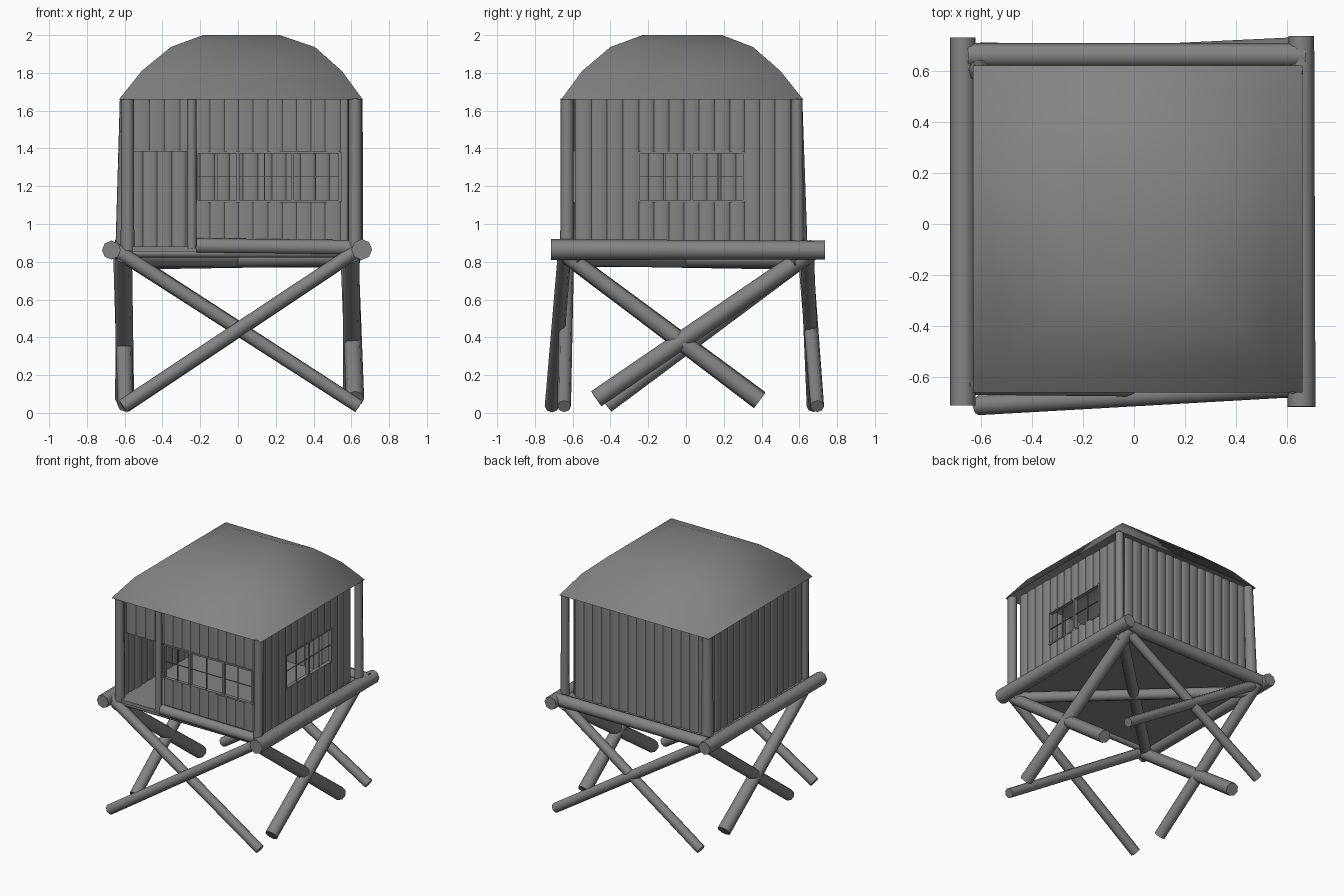
import bpy, bmesh, math, random
from mathutils import Vector, Matrix

if "Cube" in bpy.data.objects:
    bpy.data.objects.remove(bpy.data.objects["Cube"])

random.seed(4)

# weathered dark grey
grey = bpy.data.materials.new("weathered_wood")
grey.diffuse_color = (0.23, 0.23, 0.23, 1)
grey.use_nodes = True
grey.node_tree.nodes["Principled BSDF"].inputs["Base Color"].default_value = grey.diffuse_color


def finish(name, bm, angle=50):
    # smooth shading with sharp creases kept
    bmesh.ops.recalc_face_normals(bm, faces=bm.faces)
    for f in bm.faces:
        f.smooth = True
    for e in bm.edges:
        if len(e.link_faces) == 2 and e.calc_face_angle(0) > math.radians(angle):
            e.smooth = False
    me = bpy.data.meshes.new(name)
    bm.to_mesh(me)
    bm.free()
    me.materials.append(grey)
    ob = bpy.data.objects.new(name, me)
    bpy.context.collection.objects.link(ob)
    return ob


def add_log(bm, a, b, r1, r2=None, flat=None, sides=8):
    # tapered pole from a to b; flat = (sx, sy) scales an upright cross-section
    a, b = Vector(a), Vector(b)
    d = b - a
    m = Matrix.Translation((a + b) / 2) @ d.to_track_quat('Z', 'Y').to_matrix().to_4x4()
    if flat:
        m = Matrix.Translation((a + b) / 2) @ Matrix.Diagonal((flat[0], flat[1], 1, 1))
    bmesh.ops.create_cone(bm, cap_ends=True, segments=sides, radius1=r1,
                          radius2=r1 if r2 is None else r2, depth=d.length, matrix=m)


def log(name, a, b, r1, r2=None):
    bm = bmesh.new()
    add_log(bm, a, b, r1, r2)
    return finish(name, bm)


def add_box(bm, lo, hi):
    lo, hi = Vector(lo), Vector(hi)
    m = Matrix.Translation((lo + hi) / 2) @ Matrix.Diagonal((*(hi - lo), 1))
    bmesh.ops.create_cube(bm, size=1, matrix=m)


def place(axis, u, w, z):
    return (u, w, z) if axis == 'x' else (w, u, z)


def plank_wall(name, axis, w, u0, u1, z0, z1, hole=None, depth=0.3):
    # row of rounded upright boards, split above and below a window
    bm = bmesh.new()
    cuts = [u0, u1] if hole is None else [u0, hole[0], hole[1], u1]
    for i in range(len(cuts) - 1):
        s, e = cuts[i], cuts[i + 1]
        if e - s < 0.005:
            continue
        n = max(1, round((e - s) / 0.078))
        step = (e - s) / n
        is_hole = hole is not None and s == hole[0]
        spans = [(z0, hole[2]), (hole[3], z1)] if is_hole else [(z0, z1)]
        for k in range(n):
            c, off = s + (k + 0.5) * step, random.uniform(-0.003, 0.003)
            for lo, hi in spans:
                sc = (1.06, depth) if axis == 'x' else (depth, 1.06)
                add_log(bm, place(axis, c, w + off, lo), place(axis, c, w + off, hi),
                        step / 2, flat=sc, sides=12)
    return finish(name, bm, 60)


def window(name, axis, w, u0, u1, z0, z1, thick, thin):
    # outer frame, mullions and glazing bars
    bm = bmesh.new()

    def bar(a, b, lo, hi, t):
        add_box(bm, place(axis, a, w - t, lo), place(axis, b, w + t, hi))
    for z in (z0, z1):
        bar(u0, u1, z - 0.006, z + 0.006, 0.014)
    for u in [u0, u1] + thick:
        bar(u - 0.007, u + 0.007, z0, z1, 0.014)
    for u in thin:
        bar(u - 0.002, u + 0.002, z0, z1, 0.004)
    zm = (z0 + z1) / 2
    bar(u0, u1, zm - 0.002, zm + 0.002, 0.004)
    return finish(name, bm, 30)


# domed roof shell: stacked square rings with a flat top
rings = [(-.63, .66, -.66, .62, 1.66), (-.51, .55, -.55, .50, 1.81),
         (-.355, .407, -.40, .355, 1.937), (-.185, .22, -.23, .19, 2.0)]
bm = bmesh.new()
loops = [[bm.verts.new((x, y, z)) for x, y in ((x0, y0), (x1, y0), (x1, y1), (x0, y1))]
         for x0, x1, y0, y1, z in rings]
for a, b in zip(loops, loops[1:]):
    for i in range(4):
        bm.faces.new((a[i], a[(i + 1) % 4], b[(i + 1) % 4], b[i]))
bm.faces.new(loops[-1])
finish("roof", bm, 75)

# corner posts and door post
log("post_front_left", (-.585, -.62, .86), (-.585, -.62, 1.665), .036, .034)
log("post_front_right", (.62, -.63, .86), (.62, -.63, 1.665), .036, .034)
log("post_back_right", (.63, .592, .86), (.63, .587, 1.665), .032, .03)
log("post_back_left", (-.605, .60, .84), (-.59, .58, 1.665), .045, .036)
log("door_post", (-.245, -.625, .87), (-.245, -.625, 1.66), .026, .024)

# floor
bm = bmesh.new()
add_box(bm, (-.62, -.64, .855), (.62, .60, .88))
finish("floor", bm, 30)

# plank walls
plank_wall("front_wall", 'x', -.585, -.225, .58, .88, 1.66, (-.225, .54, 1.12, 1.385), .18)
plank_wall("door_header", 'x', -.585, -.55, -.225, 1.385, 1.66, None, .18)
plank_wall("right_wall", 'y', .58, -.585, .55, .88, 1.665, (-.25, .31, 1.12, 1.385))
plank_wall("back_wall", 'x', .565, -.58, .56, .88, 1.665)
plank_wall("left_wall", 'y', -.59, -.58, .57, .88, 1.69)

# windows
window("front_window", 'x', -.585, -.22, .54, 1.12, 1.38, [0.0, .29], [-.11, .14, .41])
window("right_window", 'y', .58, -.25, .31, 1.12, 1.38, [.03], [-.11, .17])

# platform frame
log("beam_left", (-.67, -.71, .862), (-.67, .73, .862), .05, .05)
log("beam_right", (.655, -.715, .865), (.655, .735, .862), .055, .05)
log("beam_back", (-.65, .66, .868), (.67, .66, .868), .048)
log("beam_front", (-.22, -.62, .885), (.64, -.62, .875), .04)
log("sill_front", (-.66, -.61, .845), (.66, -.61, .845), .022)
log("cross_beam_a", (-.62, -.60, .815), (.62, .60, .81), .042)
log("cross_beam_b", (.62, -.60, .82), (-.62, .60, .80), .042)

# crossed braces: front and back
log("front_brace_a", (-.61, -.71, .035), (.66, -.64, .88), .038, .036)
log("front_brace_b", (.64, -.645, .035), (-.66, -.63, .87), .036, .038)
log("back_brace_a", (.64, .695, .035), (-.64, .63, .86), .036, .04)
log("back_brace_b", (-.60, .675, .035), (.65, .64, .87), .036, .036)

# crossed braces: sides
log("right_brace_a", (.605, .39, .065), (.60, -.63, .83), .05, .042)
log("right_brace_b", (.62, -.475, .075), (.59, .66, .85), .048)
log("left_brace_a", (-.60, .39, .07), (-.605, -.63, .83), .05, .044)
log("left_brace_b", (-.595, -.42, .04), (-.615, .66, .85), .042, .046)
